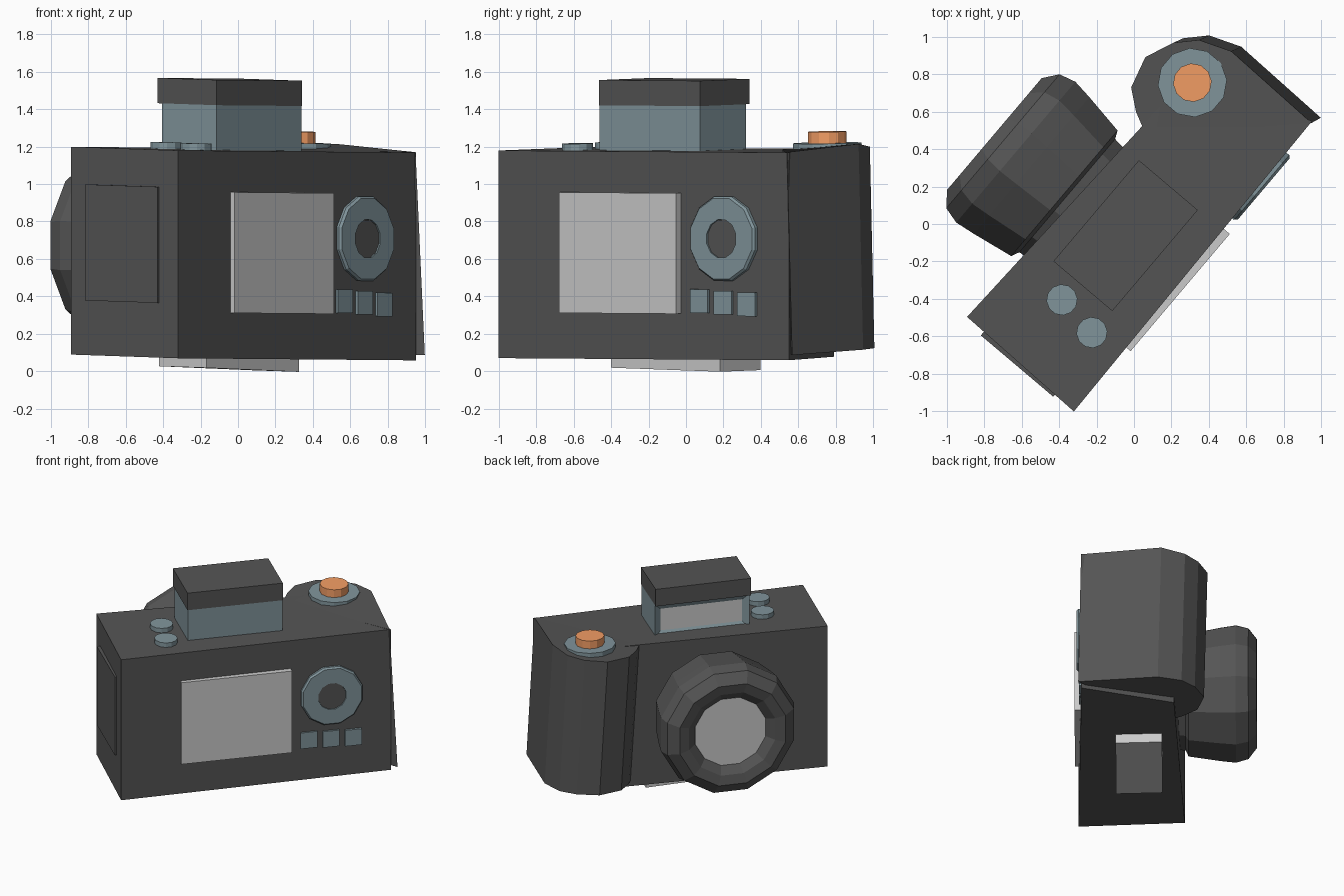
import bpy, bmesh, math
from mathutils import Matrix

if "Cube" in bpy.data.objects:
    bpy.data.objects.remove(bpy.data.objects["Cube"])

# Camera-local axes: s = along the body, t = towards the lens, z = up (slightly tilted)
TILT = Matrix(((0.646, -0.763, 0, 0), (0.763, 0.646, 0, 0), (-0.006, 0.026, 1, 0.004), (0, 0, 0, 1)))
LEVEL = Matrix(((0.646, -0.763, 0, 0), (0.763, 0.646, 0, 0), (0, 0, 1, 0), (0, 0, 0, 1)))


def material(name, rgb):
    m = bpy.data.materials.new(name)
    m.diffuse_color = (*rgb, 1)
    m.use_nodes = True
    m.node_tree.nodes["Principled BSDF"].inputs["Base Color"].default_value = m.diffuse_color
    return m


DARK = material("dark_shell", (0.09, 0.09, 0.09))
SLATE = material("slate_trim", (0.22, 0.3, 0.33))
LIGHT = material("light_panel", (0.52, 0.52, 0.52))
ORANGE = material("orange_button", (0.9, 0.34, 0.13))


def finish(name, bm, mats, matrix=TILT):
    bmesh.ops.transform(bm, matrix=matrix, verts=bm.verts)
    bmesh.ops.recalc_face_normals(bm, faces=bm.faces)
    me = bpy.data.meshes.new(name)
    bm.to_mesh(me)
    bm.free()
    for m in mats:
        me.materials.append(m)
    ob = bpy.data.objects.new(name, me)
    bpy.context.collection.objects.link(ob)
    return ob


def loft(rings, caps=(True, True)):
    """Skin a list of equal-length point rings."""
    bm = bmesh.new()
    rows = [[bm.verts.new(p) for p in r] for r in rings]
    n = len(rows[0])
    for a, b in zip(rows, rows[1:]):
        for i in range(n):
            j = (i + 1) % n
            bm.faces.new((a[i], a[j], b[j], b[i]))
    if caps[0]:
        bm.faces.new(rows[0])
    if caps[1]:
        bm.faces.new(rows[-1])
    return bm


def box(name, s, t, z, mat):
    ring = [(s[0], t[0]), (s[1], t[0]), (s[1], t[1]), (s[0], t[1])]
    return finish(name, loft([[(a, b, h) for a, b in ring] for h in z]), [mat])


def turned(name, centre, profile, mat, axis="z", n=12, caps=(True, True)):
    """Lathe a (radius, height) profile about the z or t axis."""
    cs, ct, cz = centre
    rings = []
    for r, h in profile:
        ring = []
        for i in range(n):
            a = 2 * math.pi * (i + 0.5) / n
            c, d = r * math.cos(a), r * math.sin(a)
            ring.append((cs + c, ct + d, cz + h) if axis == "z" else (cs + c, ct + h, cz + d))
        rings.append(ring)
    return finish(name, loft(rings, caps), [mat])


# Main body, tapering towards the grip
plan = [(-0.972, -0.402), (1.035, -0.371), (0.79, 0.29), (-0.955, 0.36)]
finish("body", loft([[(s, t, z) for s, t in plan] for z in (0.07, 1.18)]), [DARK])

# Rounded hand grip, leaning slightly outwards at the bottom
grip = [(1.025, -0.375, 1.17), (1.04, 0.2, 1.215), (0.975, 0.37, 1.2), (0.875, 0.465, 1.192),
        (0.72, 0.53, 1.19), (0.547, 0.483, 1.188), (0.465, 0.38, 1.186), (0.40, 0.25, 1.184)]
low = [(s + 0.053, max(t - 0.025, -0.395), 0.085 + 0.05 * (t + 0.39)) for s, t, z in grip]
finish("grip", loft([low, grip]), [DARK], LEVEL)

# Lens barrel on a narrower neck, with rounded rim, and glass
turned("lens_barrel", (-0.115, 0, 0.645),
       [(0.4, 0.27), (0.41, 0.37), (0.455, 0.39), (0.495, 0.62), (0.51, 0.73), (0.485, 0.82),
        (0.405, 0.88), (0.33, 0.865), (0.265, 0.81)], DARK, "t", caps=(True, False))
turned("lens_glass", (-0.115, 0, 0.645), [(0.27, 0.78), (0.27, 0.815)], LIGHT, "t")

# Flash housing with a recessed front window, and its cap
ring = [(-0.427, -0.21), (0.276, -0.21), (0.276, 0.17), (-0.427, 0.17)]
bm = loft([[(s, t, z) for s, t in ring] for z in (1.15, 1.42)])
bmesh.ops.recalc_face_normals(bm, faces=bm.faces)
front = max(bm.faces, key=lambda f: f.calc_center_median().y)
bmesh.ops.inset_individual(bm, faces=[front], thickness=0.07, depth=-0.03)
front.material_index = 1
finish("flash_housing", bm, [SLATE, LIGHT])
box("flash_cap", (-0.43, 0.277), (-0.212, 0.2), (1.42, 1.555), DARK)

# Shutter button on its collar
turned("shutter_collar", (0.778, 0.25, 0), [(0.185, 1.15), (0.185, 1.214)], SLATE)
turned("shutter_button", (0.778, 0.25, 0), [(0.103, 1.18), (0.103, 1.275)], ORANGE)

# Two small top buttons
for i, (s, t) in enumerate([(-0.558, 0.032), (-0.588, -0.203)]):
    turned(f"top_button_{i + 1}", (s, t, 0), [(0.083, 1.16), (0.083, 1.215)], SLATE)

# Back screen
box("screen", (-0.53, 0.29), (-0.425, -0.36), (0.315, 0.96), LIGHT)

# Control dial ring and its centre
turned("dial_ring", (0.592, 0, 0.718),
       [(0.233, -0.35), (0.233, -0.395), (0.222, -0.408), (0.105, -0.408), (0.105, -0.35)],
       SLATE, "t", caps=(False, False))
turned("dial_centre", (0.592, 0, 0.718), [(0.104, -0.35), (0.104, -0.4)], DARK, "t")

# Row of three back buttons
for i in range(3):
    s, z = 0.423 + 0.165 * i, 0.383 - 0.008 * i
    box(f"back_button_{i + 1}", (s - 0.062, s + 0.062), (-0.393, -0.35), (z - 0.063, z + 0.063), SLATE)

# Side hatch
box("side_hatch", (-0.983, -0.93), (-0.267, 0.24), (0.362, 0.982), DARK)

# Base plate underneath
base = [(-0.415, -0.13), (0.35, -0.13), (0.35, 0.203), (-0.415, 0.203)]
finish("base_plate", loft([[(s, t, 0.006 - 0.022 * s if z == 0 else z) for s, t in base]
                           for z in (0, 0.1)]), [LIGHT])
